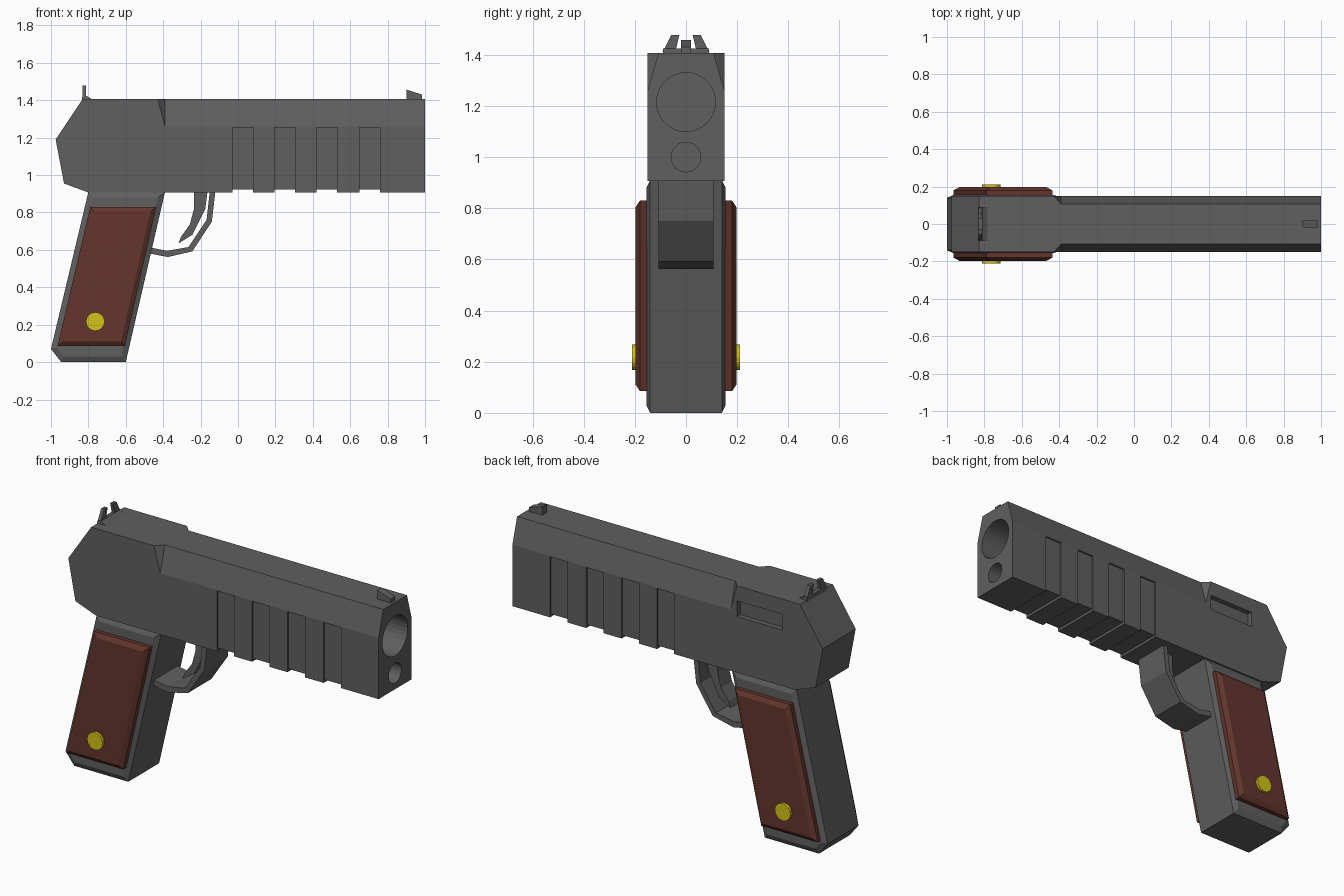
import bpy, bmesh, math
from mathutils import Vector

if "Cube" in bpy.data.objects:
    bpy.data.objects.remove(bpy.data.objects["Cube"])


def material(name, rgb):
    m = bpy.data.materials.new(name)
    m.diffuse_color = (*rgb, 1)
    m.use_nodes = True
    m.node_tree.nodes["Principled BSDF"].inputs["Base Color"].default_value = m.diffuse_color
    return m


STEEL = material("dark_steel", (0.115, 0.115, 0.115))
WOOD = material("brown_wood", (0.125, 0.036, 0.025))
BRASS = material("brass", (0.66, 0.54, 0.01))


def loft(name, rings, mat):
    """Closed solid through rings of equal point count."""
    bm = bmesh.new()
    vs = [[bm.verts.new(p) for p in ring] for ring in rings]
    n = len(vs[0])
    for a, b in zip(vs, vs[1:]):
        for i in range(n):
            j = (i + 1) % n
            bm.faces.new((a[i], a[j], b[j], b[i]))
    bm.faces.new(vs[0])
    bm.faces.new(vs[-1][::-1])
    bmesh.ops.recalc_face_normals(bm, faces=bm.faces)
    me = bpy.data.meshes.new(name)
    bm.to_mesh(me)
    bm.free()
    ob = bpy.data.objects.new(name, me)
    me.materials.append(mat)
    bpy.context.collection.objects.link(ob)
    return ob


def slab(name, outline, layers, mat=STEEL):
    """xz outline lofted along y; layers are (y, inset) pairs."""
    return loft(name, [[(x, y, z) for x, z in inset(outline, d)] for y, d in layers], mat)


def beam(name, outline, x0, x1, mat=STEEL):
    """yz outline extruded along x."""
    return loft(name, [[(x, y, z) for y, z in outline] for x in (x0, x1)], mat)


def inset(pts, d):
    if d == 0:
        return pts
    P = [Vector(p) for p in pts]
    n = len(P)
    area = sum(P[i].x * P[(i + 1) % n].y - P[(i + 1) % n].x * P[i].y for i in range(n))
    s = 1 if area > 0 else -1
    out = []
    for i in range(n):
        e1 = (P[i] - P[i - 1]).normalized()
        e2 = (P[(i + 1) % n] - P[i]).normalized()
        n1, n2 = Vector((-e1.y, e1.x)) * s, Vector((-e2.y, e2.x)) * s
        out.append(tuple(P[i] + (n1 + n2) * d / (1 + n1.dot(n2))))
    return out


def circle(cx, cz, r, n):
    return [(cx + r * math.cos(2 * math.pi * i / n), cz + r * math.sin(2 * math.pi * i / n))
            for i in range(n)]


def cut(target, cutter):
    cutter.hide_render = True
    m = target.modifiers.new("cut", 'BOOLEAN')
    m.operation, m.solver, m.object = 'DIFFERENCE', 'EXACT', cutter
    bpy.context.view_layer.objects.active = target
    bpy.ops.object.modifier_apply(modifier=m.name)
    bpy.data.objects.remove(cutter)


# Main body
TOP, BOT, W = 1.407, 0.907, 0.15
body = slab("body", [(-0.80, BOT), (1.0, BOT), (1.0, TOP), (-0.83, TOP), (-0.975, 1.19), (-0.93, 0.955)],
            [(-W, 0), (W, 0)])

# Sloped upper shoulders along the front, ending in an angled face
for s in (-1, 1):
    back = [(-0.39, s * 0.1643, 1.21), (-0.39, s * 0.0927, 1.46), (-0.583, s * 0.30, 1.46)]
    cut(body, loft("shoulder_cutter", [back, [(1.1, y, z) for _, y, z in back]], STEEL))

# Shallow bands wrapping the sides and underside
D = 0.01
band = [(-0.3, 1.255), (-0.3, 0.7), (0.3, 0.7), (0.3, 1.255), (W - D, 1.255),
        (W - D, BOT + 0.015), (D - W, BOT + 0.015), (D - W, 1.255)]
for x in (-0.03, 0.195, 0.42, 0.65):
    cut(body, beam("band_cutter", band, x, x + 0.11))

# Muzzle bores and the side recess
cut(body, beam("bore_cutter", circle(0, 1.215, 0.115, 32), 0.5, 1.1))
cut(body, beam("lower_bore_cutter", circle(0, 1.0, 0.058, 24), 0.7, 1.1))
cut(body, slab("recess_cutter", [(-0.72, 1.23), (-0.43, 1.23), (-0.43, 1.32), (-0.72, 1.32)],
               [(W - 0.03, 0), (0.3, 0)]))

# Grip frame with bevelled sides
slab("grip", [(-0.60, 0), (-0.39, 0.91), (-0.80, 0.91), (-1.0, 0.07), (-0.945, 0)],
     [(-0.155, 0.03), (-0.14, 0), (0.14, 0), (0.155, 0.03)])

# Grip panels and round screws on both sides
panel = [(-0.605, 0.085), (-0.437, 0.83), (-0.79, 0.83), (-0.965, 0.085)]
for side, s in (("left", 1), ("right", -1)):
    slab("grip_panel_" + side, panel, [(s * 0.14, 0), (s * 0.18, 0), (s * 0.197, 0.025)], WOOD)
    slab("grip_screw_" + side, circle(-0.763, 0.217, 0.05, 16), [(s * 0.18, 0), (s * 0.212, 0)], BRASS)

# Guard loop and lever
slab("guard", [(-0.12, 0.92), (-0.14, 0.75), (-0.245, 0.592), (-0.375, 0.562), (-0.48, 0.582),
               (-0.48, 0.615), (-0.38, 0.595), (-0.265, 0.615), (-0.168, 0.76), (-0.15, 0.92)],
     [(-0.107, 0), (0.107, 0)])
slab("lever", [(-0.235, 0.92), (-0.235, 0.82), (-0.258, 0.735), (-0.305, 0.67), (-0.318, 0.635),
               (-0.245, 0.68), (-0.175, 0.82), (-0.162, 0.92)],
     [(-0.05, 0), (0.05, 0)])

# Front and rear sights
slab("front_sight", [(0.90, 1.40), (0.985, 1.40), (0.985, 1.43), (0.90, 1.457)], [(-0.02, 0), (0.02, 0)])
slab("rear_sight_base", [(-0.835, 1.40), (-0.78, 1.405), (-0.81, 1.424), (-0.832, 1.422)],
     [(-0.09, 0), (0.09, 0)])
for side, s in (("left", 1), ("right", -1)):
    beam("rear_sight_post_" + side,
         [(s * 0.092, 1.41), (s * 0.057, 1.478), (s * 0.026, 1.478), (s * 0.042, 1.41)], -0.832, -0.812)
